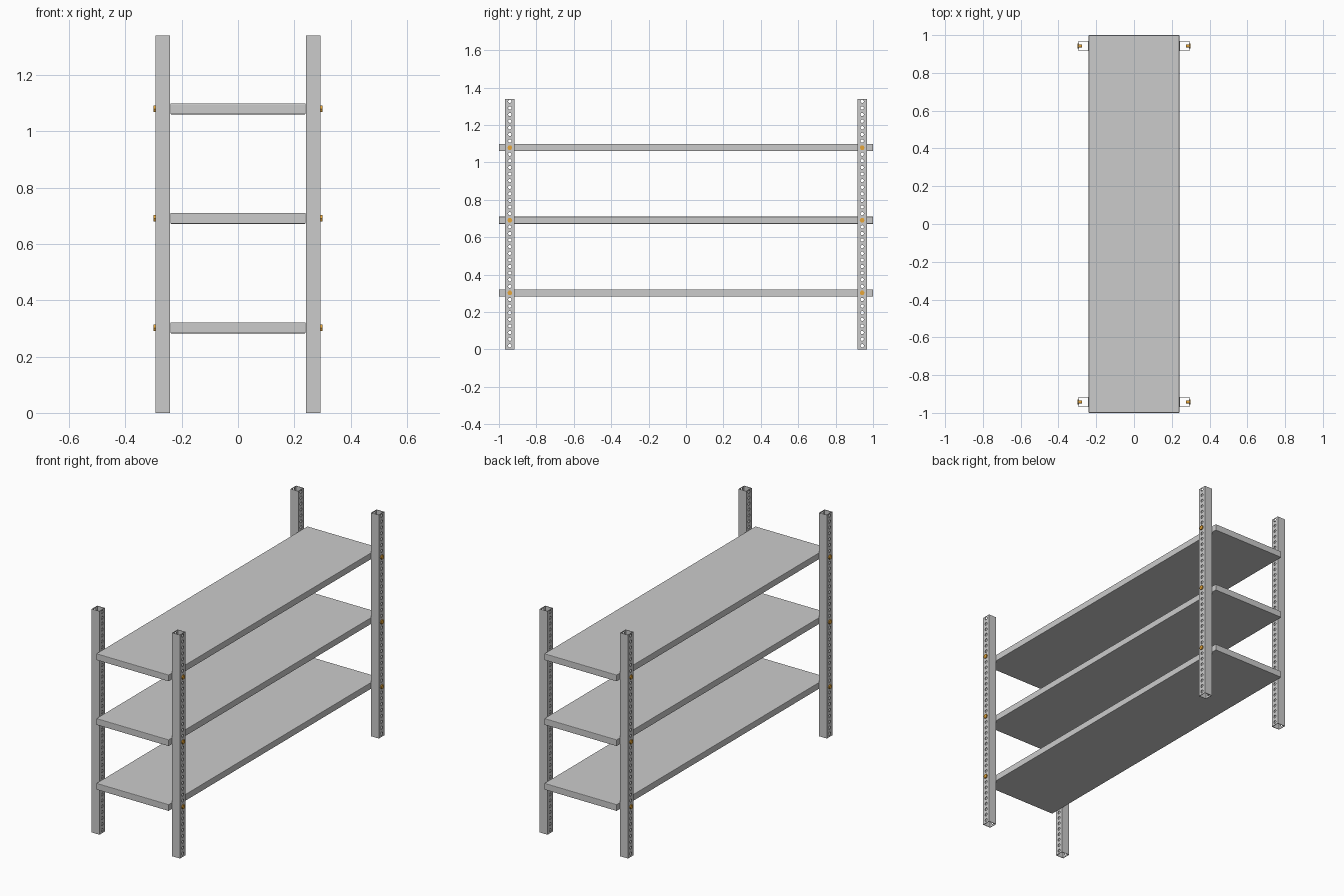
import bpy, bmesh, math
from mathutils import Matrix

if "Cube" in bpy.data.objects:
    bpy.data.objects.remove(bpy.data.objects["Cube"])

HEIGHT, WIDTH, WALL = 1.34, 0.052, 0.003
POST_X, POST_Y = 0.267, 0.942
LEVELS = (0.302, 0.6905, 1.079)
PITCH = (LEVELS[1] - LEVELS[0]) / 11
FIRST = LEVELS[0] - 8 * PITCH


def new_object(name, mesh, loc=(0, 0, 0)):
    obj = bpy.data.objects.new(name, mesh)
    obj.location = loc
    bpy.context.collection.objects.link(obj)
    return obj


def to_mesh(name, bm):
    bmesh.ops.recalc_face_normals(bm, faces=bm.faces)
    mesh = bpy.data.meshes.new(name)
    bm.to_mesh(mesh)
    bm.free()
    return mesh


def add_rod(bm, radius, depth, sides, x, z=0.0):
    # cylinder lying along x
    m = Matrix.Translation((x, 0, z)) @ Matrix.Rotation(math.pi / 2, 4, 'Y')
    bmesh.ops.create_cone(bm, cap_ends=True, segments=sides, radius1=radius,
                          radius2=radius, depth=depth, matrix=m)


def add_box(bm, size, z=0.0):
    m = Matrix.Translation((0, 0, z)) @ Matrix.Diagonal((*size, 1))
    bmesh.ops.create_cube(bm, size=1, matrix=m)


# hollow square post, open at both ends
bm = bmesh.new()
add_box(bm, (WIDTH, WIDTH, HEIGHT), HEIGHT / 2)
bm.normal_update()
ends = [f for f in bm.faces if abs(f.normal.z) > 0.5]
bmesh.ops.delete(bm, geom=ends, context='FACES_ONLY')
blank = new_object("post_blank", to_mesh("post_blank", bm))
solid = blank.modifiers.new("wall", 'SOLIDIFY')
solid.thickness, solid.offset = WALL, -1
solid.use_even_offset = True

# row of holes punched through the side faces
bm = bmesh.new()
for i in range(38):
    add_rod(bm, 0.009, 0.1, 14, 0, FIRST + i * PITCH)
cutter = new_object("hole_cutter", to_mesh("hole_cutter", bm))
cutter.hide_render = True
cut = blank.modifiers.new("holes", 'BOOLEAN')
cut.operation, cut.solver, cut.object = 'DIFFERENCE', 'EXACT', cutter

deps = bpy.context.evaluated_depsgraph_get()
post_mesh = bpy.data.meshes.new_from_object(blank.evaluated_get(deps))
post_mesh.name = "post"
bpy.data.objects.remove(blank)
bpy.data.objects.remove(cutter)

# orange bolt, pointing along +x from the post centre
orange = bpy.data.materials.new("orange")
orange.diffuse_color = (0.8, 0.38, 0.04, 1)
orange.use_nodes = True
orange.node_tree.nodes["Principled BSDF"].inputs["Base Color"].default_value = orange.diffuse_color
bm = bmesh.new()
add_rod(bm, 0.0135, 0.007, 6, WIDTH / 2 + 0.0035)
add_rod(bm, 0.0085, 0.022, 14, WIDTH / 2 - 0.008)
bolt_mesh = to_mesh("bolt", bm)
bolt_mesh.materials.append(orange)

# four posts with one bolt per shelf level
for sx, side in ((-1, "left"), (1, "right")):
    for sy, end in ((-1, "front"), (1, "back")):
        new_object(f"{end}_{side}_post", post_mesh, (sx * POST_X, sy * POST_Y, 0))
        for i, z in enumerate(LEVELS):
            bolt = new_object(f"{end}_{side}_bolt_{i + 1}", bolt_mesh,
                              (sx * POST_X, sy * POST_Y, z))
            bolt.rotation_euler.z = 0 if sx > 0 else math.pi

# shelves with slightly eased edges
bm = bmesh.new()
add_box(bm, (0.48, 2.0, 0.039))
bmesh.ops.bevel(bm, geom=bm.edges[:], offset=0.003, segments=2,
                profile=0.5, affect='EDGES')
shelf_mesh = to_mesh("shelf", bm)
for i, z in enumerate(LEVELS):
    new_object(f"shelf_{i + 1}", shelf_mesh, (0, 0, z))
